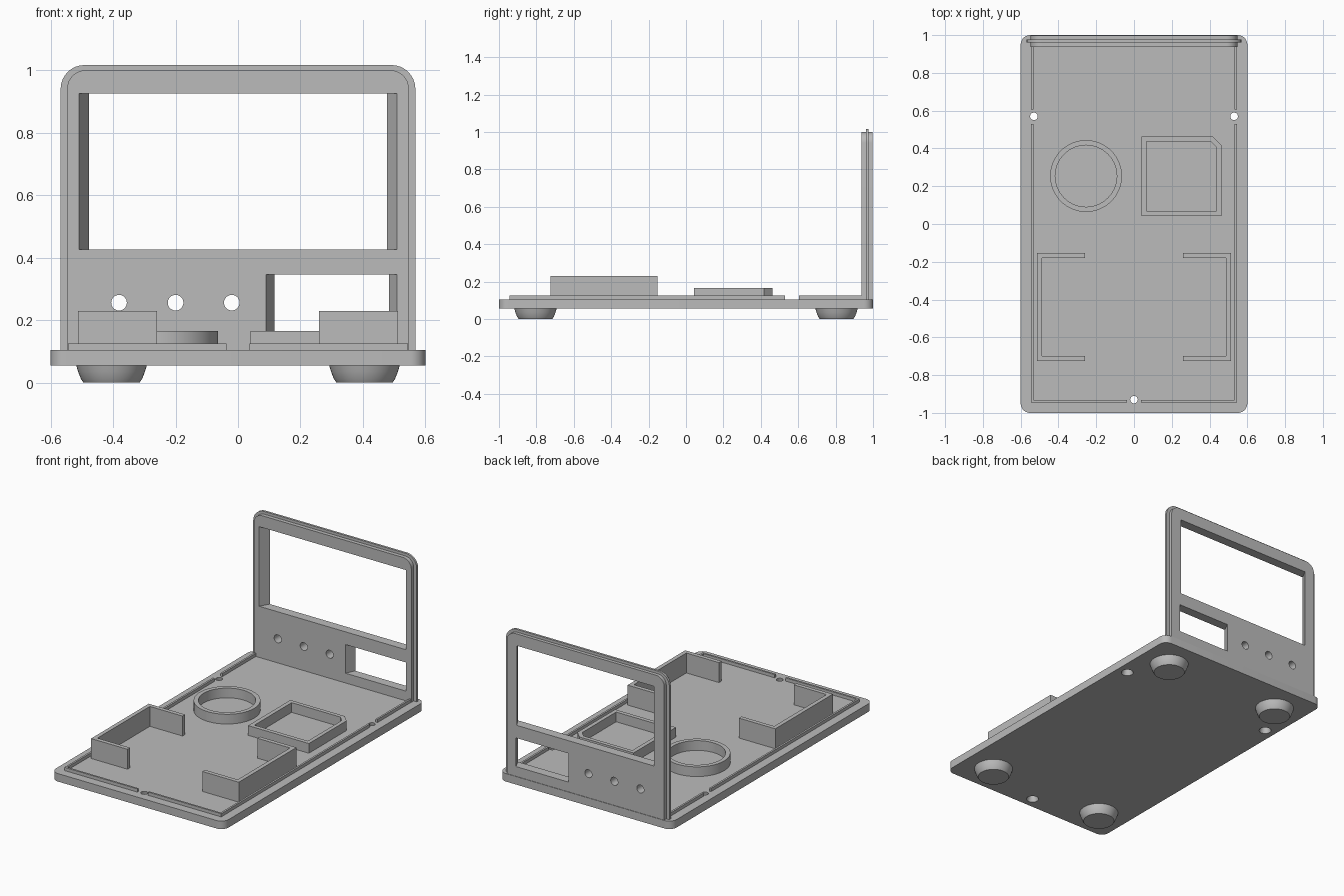
import bpy
import bmesh
from math import sin, cos, pi, radians

cube = bpy.data.objects.get("Cube")
if cube:
    bpy.data.objects.remove(cube)

grey = bpy.data.materials.new("plain grey")
grey.use_nodes = True
colour = (0.5, 0.5, 0.5, 1)
grey.diffuse_color = colour
grey.node_tree.nodes["Principled BSDF"].inputs["Base Color"].default_value = colour


def loft(name, rings, closed=False):
    """Skin rings of equal point count; cap the ends unless closed into a loop."""
    bm = bmesh.new()
    loops = [[bm.verts.new(p) for p in ring] for ring in rings]
    n = len(loops[0])
    pairs = list(zip(loops, loops[1:]))
    if closed:
        pairs.append((loops[-1], loops[0]))
    else:
        bm.faces.new(loops[0])
        bm.faces.new(loops[-1])
    for a, b in pairs:
        for i in range(n):
            j = (i + 1) % n
            bm.faces.new((a[i], a[j], b[j], b[i]))
    bmesh.ops.recalc_face_normals(bm, faces=bm.faces)
    mesh = bpy.data.meshes.new(name)
    bm.to_mesh(mesh)
    bm.free()
    mesh.materials.append(grey)
    obj = bpy.data.objects.new(name, mesh)
    bpy.context.collection.objects.link(obj)
    return obj


def flat(outline, z):
    return [(x, y, z) for x, y in outline]


def upright(outline, y):
    return [(x, y, z) for x, z in outline]


def circle(cx, cy, r, n=48):
    return [(cx + r * cos(2 * pi * i / n), cy + r * sin(2 * pi * i / n)) for i in range(n)]


def rect(x0, x1, y0, y1):
    return [(x0, y0), (x1, y0), (x1, y1), (x0, y1)]


def arc(cx, cy, r, start, n=8):
    return [(cx + r * cos(start + pi / 2 * i / n), cy + r * sin(start + pi / 2 * i / n))
            for i in range(n + 1)]


def prism(name, outline, z0, z1):
    return loft(name, [flat(outline, z0), flat(outline, z1)])


def tube(name, outer, inner, z0, z1):
    return loft(name, [flat(outer, z0), flat(outer, z1), flat(inner, z1), flat(inner, z0)], True)


def cut(obj, cutters):
    bpy.context.view_layer.objects.active = obj
    for c in cutters:
        c.hide_render = True
        mod = obj.modifiers.new("opening", "BOOLEAN")
        mod.operation, mod.solver, mod.object = "DIFFERENCE", "EXACT", c
        bpy.ops.object.modifier_apply(modifier=mod.name)
        bpy.data.objects.remove(c)


def smooth(obj):
    bpy.ops.object.select_all(action="DESELECT")
    obj.select_set(True)
    bpy.context.view_layer.objects.active = obj
    bpy.ops.object.shade_smooth_by_angle(angle=radians(30))


FLOOR, TOP = 0.055, 0.105

# Base plate with three countersunk screw holes
r = 0.05
plate = (arc(0.6 - r, 1 - r, r, 0) + arc(r - 0.6, 1 - r, r, pi / 2)
         + arc(r - 0.6, r - 1, r, pi) + arc(0.6 - r, r - 1, r, 1.5 * pi))
base = prism("base_plate", plate, FLOOR, TOP)
cut(base, [loft("screw_cutter", [flat(circle(x, y, 0.039, 32), FLOOR - 0.01),
                                 flat(circle(x, y, 0.02, 32), TOP - 0.005),
                                 flat(circle(x, y, 0.02, 32), TOP + 0.02)])
           for x, y in ((-0.53, 0.57), (0.53, 0.57), (0, -0.93))])
smooth(base)

# Rounded feet
for sx, side in ((-1, "right"), (1, "left")):
    for sy, end in ((-1, "front"), (1, "back")):
        profile = ((0.09, 0), (0.098, 0.012), (0.107, 0.035), (0.113, FLOOR))
        smooth(loft(f"{end}_{side}_foot",
                    [flat(circle(0.405 * sx, 0.805 * sy, fr), z) for fr, z in profile]))

# Thin locating lip, interrupted at the screw holes
for s, side in ((-1, "right"), (1, "left")):
    def mirrored(pts):
        return [(s * x, y) for x, y in pts]

    front_lip = [(0.037, -0.945), (0.545, -0.945), (0.545, 0.53),
                 (0.533, 0.53), (0.533, -0.933), (0.037, -0.933)]
    prism(f"{side}_front_lip", mirrored(front_lip), TOP, 0.125)
    prism(f"{side}_back_lip", mirrored(rect(0.533, 0.545, 0.605, 0.94)), TOP, 0.125)

    # U-shaped board bracket
    bracket = [(0.26, -0.725), (0.513, -0.725), (0.513, -0.153), (0.26, -0.153),
               (0.26, -0.179), (0.487, -0.179), (0.487, -0.699), (0.26, -0.699)]
    prism(f"{side}_bracket", mirrored(bracket), TOP, 0.23)

# Round holder
smooth(tube("round_holder", circle(-0.254, 0.254, 0.19, 64),
            circle(-0.254, 0.254, 0.163, 64), TOP, 0.166))


# Square holder with one chamfered corner
def chamfered(x0, x1, y0, y1, c):
    return [(x0, y0), (x1, y0), (x1, y1 - c), (x1 - c, y1), (x0, y1)]


tube("square_holder", chamfered(0.04, 0.462, 0.043, 0.463, 0.045),
     chamfered(0.066, 0.437, 0.069, 0.438, 0.033), TOP, 0.166)


# Upright panel with a raised tongue around its edge
def panel_outline(w, top, pr):
    return ([(-w, TOP), (w, TOP)] + arc(w - pr, top - pr, pr, 0)
            + arc(pr - w, top - pr, pr, pi / 2))


body = panel_outline(0.547, 1.0, 0.058)
tongue = panel_outline(0.568, 1.017, 0.076)
FRONT, BACK = 0.938, 0.997
panel = loft("back_panel", [upright(body, FRONT), upright(body, 0.962),
                            upright(tongue, 0.962), upright(tongue, 0.976),
                            upright(body, 0.976), upright(body, BACK)])


# Openings whose side walls taper inwards towards the back
def window(x0, x1, z0, z1, taper):
    rings = []
    for y in (FRONT - 0.01, BACK + 0.01):
        d = taper * (y - FRONT) / (BACK - FRONT)
        rings.append(upright(rect(x0 + d, x1 - d, z0, z1), y))
    return loft("window_cutter", rings)


cutters = [window(-0.51, 0.51, 0.426, 0.926, 0.033), window(0.09, 0.51, 0.166, 0.346, 0.027)]
cutters += [loft("button_cutter", [upright(circle(x, 0.256, 0.025, 32), y) for y in (0.9, 1.05)])
            for x in (-0.381, -0.2, -0.02)]
cut(panel, cutters)
smooth(panel)
